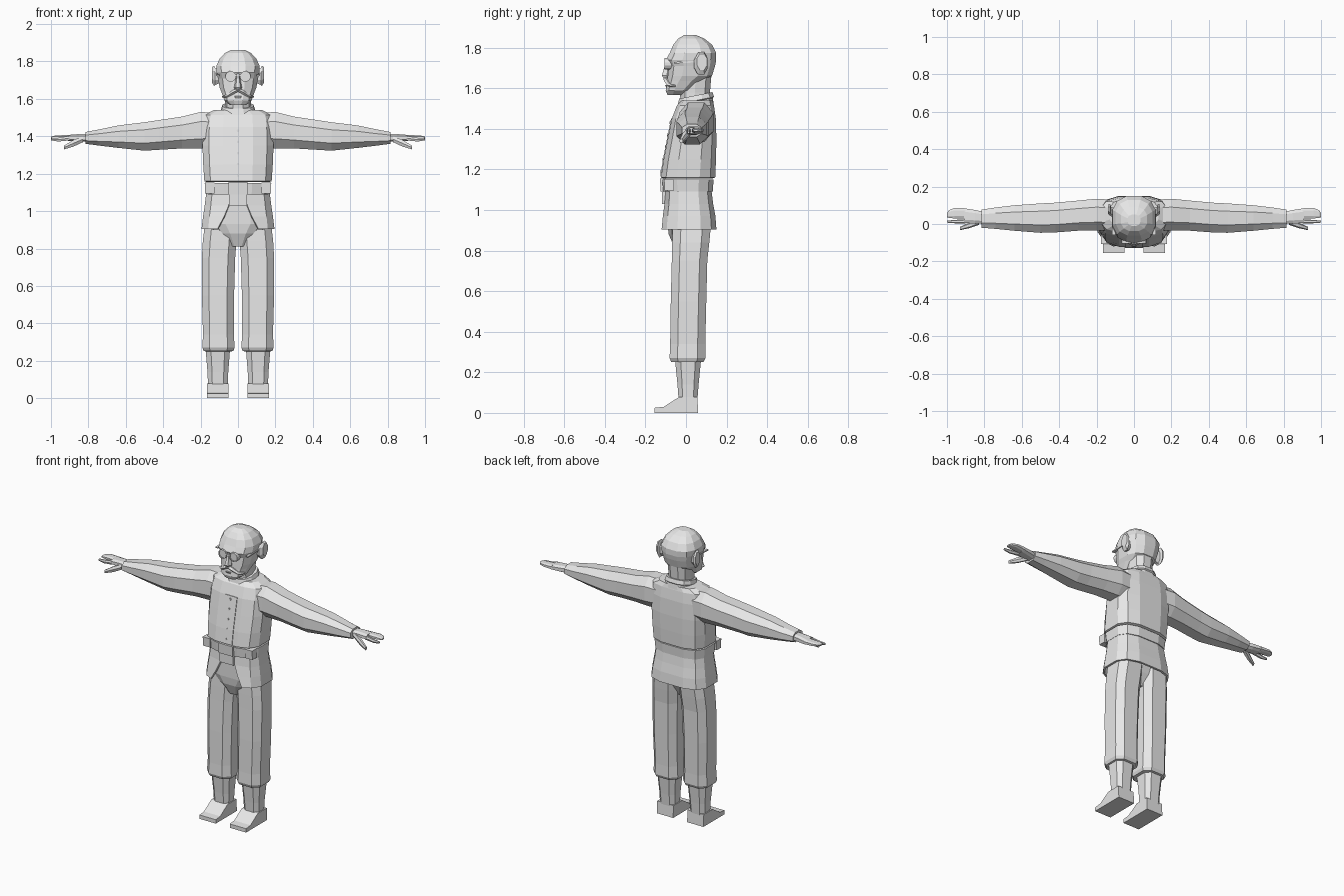
import bpy, bmesh, math

grey = bpy.data.materials.new("plain_grey")
grey.diffuse_color = (0.8, 0.8, 0.8, 1)


def finish(name, bm, mirror=False, thick=0):
    bmesh.ops.recalc_face_normals(bm, faces=bm.faces)
    me = bpy.data.meshes.new(name)
    bm.to_mesh(me)
    bm.free()
    me.materials.append(grey)
    ob = bpy.data.objects.new(name, me)
    bpy.context.collection.objects.link(ob)
    if thick:
        mod = ob.modifiers.new("thickness", 'SOLIDIFY')
        mod.thickness = thick
        mod.offset = -1
    if mirror:
        mod = ob.modifiers.new("mirror", 'MIRROR')
        mod.use_mirror_merge = False
    return ob


def ring(n, p, a0, a1, b0, b1):
    """Rounded section filling the box a0..a1, b0..b1, first side facing -b."""
    pts = []
    for i in range(n):
        t = -math.pi / 2 + math.pi * (2 * i + 1) / n
        pts.append([math.copysign(abs(f) ** p, f) for f in (math.cos(t), math.sin(t))])
    ma, mb = max(q[0] for q in pts), max(q[1] for q in pts)
    return [((a0 + a1) / 2 + q[0] / ma * (a1 - a0) / 2,
             (b0 + b1) / 2 + q[1] / mb * (b1 - b0) / 2) for q in pts]


def loft(name, rings, axis='z', n=12, p=0.65, mirror=False, gaps=None, tilt=0):
    """Skin sections (t, a0, a1, b0, b1); gaps leaves the front open."""
    bm = bmesh.new()
    rows = []
    for k, (t, *box) in enumerate(rings):
        pts = ring(n, p, *box)
        if gaps:
            pts[0] = (gaps[k], pts[0][1])
            pts[-1] = (-gaps[k], pts[-1][1])
        row = []
        for a, b in pts:
            co = {'z': (a, b, t + tilt * b), 'x': (t, a, b), 'y': (a, t, b)}[axis]
            row.append(bm.verts.new(co))
        rows.append(row)
    for r, s in zip(rows, rows[1:]):
        for i in range(n - 1 if gaps else n):
            j = (i + 1) % n
            bm.faces.new((r[i], r[j], s[j], s[i]))
    if not gaps:
        bm.faces.new(rows[0])
        bm.faces.new(rows[-1])
    return finish(name, bm, mirror, 0.012 if gaps else 0)


def extrude(name, profile, x0, x1, mirror=False):
    """Side profile of (y, z) points pulled from x0 to x1."""
    bm = bmesh.new()
    f = bm.faces.new([bm.verts.new((x0, y, z)) for y, z in profile])
    r = bmesh.ops.extrude_face_region(bm, geom=[f])
    for v in r['geom']:
        if isinstance(v, bmesh.types.BMVert):
            v.co.x = x1
    return finish(name, bm, mirror)


def sym(z, hx, y0, y1):
    return (z, -hx, hx, y0, y1)


# Jacket body
loft("jacket", [sym(1.155, .165, -.108, .13), sym(1.16, .18, -.123, .144),
                sym(1.25, .186, -.11, .148), sym(1.35, .19, -.09, .15),
                sym(1.45, .188, -.07, .147), sym(1.515, .18, -.045, .138),
                sym(1.54, .13, -.02, .132)])
# Front placket and buttons
extrude("placket", [(-.127, 1.165), (-.114, 1.25), (-.094, 1.35), (-.074, 1.45),
                    (-.06, 1.45), (-.08, 1.35), (-.10, 1.25), (-.115, 1.165)], -.045, .045)
for k in range(5):
    z = 1.19 + k * .06
    y = -.123 + max(0, z - 1.17) * .18
    loft(f"button_{k + 1}", [(y - .006, -.007, .007, z - .007, z + .007),
                             (y + .02, -.007, .007, z - .007, z + .007)], 'y', 6, 1)
# Collar
loft("collar", [sym(1.485, .10, -.035, .138), sym(1.525, .083, -.033, .132),
                sym(1.53, .09, -.04, .138), sym(1.555, .082, -.034, .13)], p=.8, tilt=.2)
# Belt, buckle and hanging flap
loft("belt", [sym(1.09, .172, -.112, .132), sym(1.15, .178, -.117, .136)])
extrude("buckle", [(-.10, 1.09), (-.125, 1.09), (-.128, 1.155), (-.10, 1.155)], -.05, .05)
extrude("front_flap", [(-.08, 1.03), (-.118, 1.03), (-.118, 1.09), (-.08, 1.09)], -.048, .048)
extrude("belt_pouch", [(-.06, 1.095), (-.105, 1.095), (-.108, 1.153), (-.06, 1.153)],
        .125, .176, True)
# Jacket skirt, open at the front
loft("jacket_skirt", [sym(1.11, .168, -.10, .124), sym(1.03, .178, -.106, .134),
                      sym(.97, .187, -.114, .145), sym(.905, .195, -.12, .15)],
     gaps=[.04, .05, .075, .11])

# Trousers
loft("trouser_seat", [sym(.81, .045, -.055, .065), sym(.88, .10, -.085, .10),
                      sym(.93, .155, -.092, .115), sym(1.12, .16, -.095, .115)])
loft("trouser_leg", [(.25, .035, .175, -.06, .075), (.252, .025, .183, -.073, .087),
                     (.27, .018, .191, -.081, .096), (.34, .022, .187, -.078, .095),
                     (.55, .021, .193, -.075, .10), (.75, .015, .193, -.07, .105),
                     (.84, .008, .188, -.068, .115), (.95, .002, .175, -.065, .125)],
     n=8, mirror=True)
# Boots
loft("boot_shaft", [(.06, .055, .160, -.036, .056), (.14, .052, .163, -.042, .062),
                    (.27, .042, .174, -.055, .075)], n=8, mirror=True)
extrude("boot_foot", [(-.155, 0), (-.155, .025), (-.11, .03), (-.035, .078),
                      (.056, .078), (.06, 0)], .05, .166, True)

# Sleeves
loft("sleeve", [(.12, -.035, .13, 1.34, 1.525), (.2, -.035, .135, 1.335, 1.53),
                (.3, -.036, .125, 1.335, 1.505), (.42, -.045, .114, 1.328, 1.487),
                (.5, -.047, .11, 1.323, 1.475), (.64, -.036, .10, 1.338, 1.458),
                (.74, -.026, .088, 1.35, 1.437), (.815, -.02, .077, 1.36, 1.423)],
     'x', 8, .85, True)
# Hands
loft("palm", [(.79, .0, .062, 1.37, 1.412), (.85, .003, .075, 1.372, 1.412),
              (.91, .005, .084, 1.376, 1.407)], 'x', 8, .7, True)
loft("fingers", [(.90, .029, .084, 1.377, 1.407), (.96, .03, .086, 1.383, 1.405),
                 (.988, .032, .075, 1.386, 1.402), (1.0, .036, .06, 1.388, 1.397)],
     'x', 8, .7, True)
loft("index_finger", [(.90, .004, .025, 1.378, 1.402), (.96, .004, .022, 1.372, 1.392),
                      (1.0, .007, .018, 1.378, 1.389)], 'x', 6, .8, True)
loft("thumb", [(.83, -.005, .03, 1.368, 1.40), (.88, -.022, .008, 1.345, 1.38),
               (.93, -.033, -.015, 1.33, 1.35)], 'x', 6, .8, True)

# Neck and head
loft("neck", [sym(1.50, .07, -.025, .115), sym(1.58, .07, -.03, .118),
              sym(1.66, .075, -.03, .125)], n=10, p=.85)
loft("head", [sym(1.568, .045, -.092, -.01), sym(1.59, .072, -.10, .03),
              sym(1.635, .088, -.092, .085), sym(1.66, .098, -.09, .128),
              sym(1.71, .107, -.085, .143), sym(1.74, .114, -.098, .149),
              sym(1.775, .116, -.08, .149), sym(1.815, .098, -.062, .128),
              sym(1.845, .07, -.038, .09), sym(1.862, .035, -.01, .05)], p=.8)
loft("ear", [(.095, .045, .085, 1.685, 1.75), (.122, .04, .09, 1.675, 1.765),
             (.128, .045, .107, 1.668, 1.778), (.14, .055, .103, 1.69, 1.77)],
     'x', 8, .9, True)
loft("nose", [sym(1.65, .017, -.11, -.07), sym(1.662, .021, -.119, -.07),
              sym(1.70, .013, -.108, -.07), sym(1.735, .008, -.099, -.07)], n=6, p=.8)
# Drooping moustache
loft("moustache", [(0, -.112, -.07, 1.638, 1.658), (.03, -.108, -.06, 1.622, 1.646),
                   (.06, -.092, -.05, 1.606, 1.622), (.085, -.068, -.045, 1.608, 1.614)],
     'x', 6, .8, True)
loft("lower_lip", [sym(1.605, .022, -.098, -.06), sym(1.615, .025, -.103, -.06)], n=6)
# Round spectacles
loft("spectacle_rim", [(-.07, .011, .067, 1.692, 1.748), (-.105, .011, .067, 1.692, 1.748),
                       (-.105, .016, .062, 1.697, 1.743), (-.10, .016, .062, 1.697, 1.743)],
     'y', 12, 1, True)
extrude("spectacle_bridge", [(-.095, 1.722), (-.106, 1.722), (-.106, 1.729), (-.095, 1.729)],
        -.014, .014)
extrude("spectacle_arm", [(-.06, 1.722), (-.06, 1.73), (.05, 1.735), (.05, 1.727)],
        .10, .117, True)
